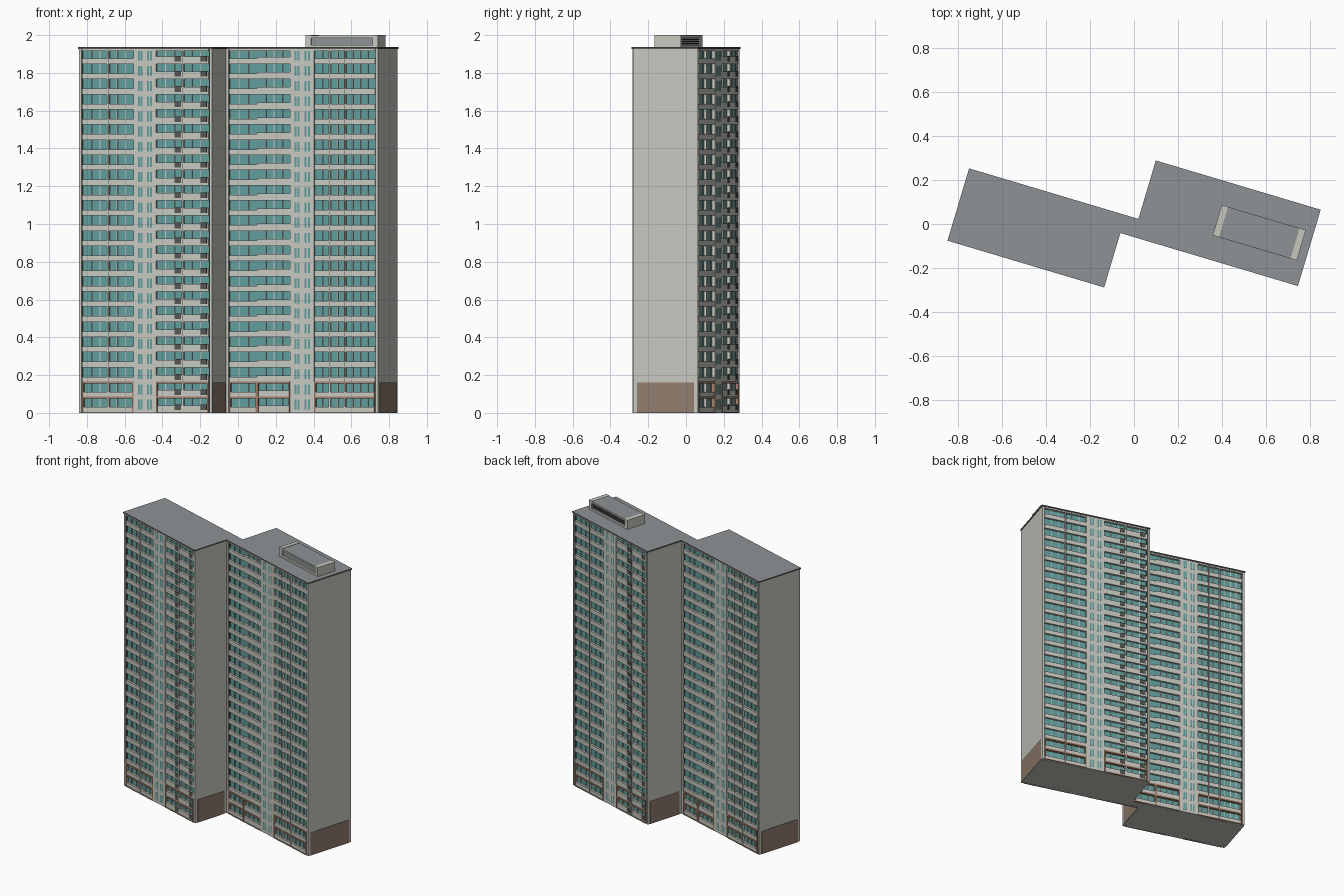
import bpy, bmesh
from mathutils import Matrix, Vector

cube = bpy.data.objects.get("Cube")
if cube:
    bpy.data.objects.remove(cube, do_unlink=True)

PLACE = Matrix.Translation((0.003, -0.002, 0)) @ Matrix.Rotation(-0.29, 4, 'Z')
FLOORS, TOP, RECESS = 24, 1.927, 0.02
STEP = TOP / FLOORS
BASE = 2 * STEP


def material(name, rgb):
    m = bpy.data.materials.new(name)
    m.use_nodes = True
    m.diffuse_color = (*rgb, 1)
    m.node_tree.nodes["Principled BSDF"].inputs["Base Color"].default_value = (*rgb, 1)
    return m


WALL = material("pale concrete", (0.57, 0.575, 0.52))
GLASS = material("teal glass", (0.12, 0.335, 0.335))
BROWN = material("brown plinth", (0.28, 0.20, 0.155))
RUST = material("rust frame", (0.37, 0.22, 0.15))
ROOF = material("grey roof", (0.27, 0.29, 0.30))
DARK = material("dark opening", (0.09, 0.09, 0.08))

parts = {}


def part(name, mat):
    if name not in parts:
        parts[name] = (bmesh.new(), [mat])
    return parts[name][0]


def box(name, mat, x, y, z):
    """Add a box spanning three (low, high) ranges to a named part."""
    bm = part(name, mat)
    size = Vector([abs(r[1] - r[0]) for r in (x, y, z)])
    mid = Vector([(r[0] + r[1]) / 2 for r in (x, y, z)])
    bmesh.ops.create_cube(bm, size=1, matrix=Matrix.Translation(mid) @ Matrix.Diagonal((*size, 1)))


# Stepped plan of two offset slabs: a grows the end walls, b grows the facades
def footprint(a, b):
    return [(-.79 - a, -.31 - b), (-.055 + a, -.31 - b), (-.055 + a, -.052 - b),
            (.787 + a, -.052 - b), (.787 + a, .302 + b), (.013 - a, .302 + b),
            (.013 - a, .025 + b), (-.79 - a, .025 + b)]


def prism(name, mat, outline, z0, z1):
    bm = part(name, mat)
    face = bm.faces.new([bm.verts.new((x, y, z0)) for x, y in outline])
    up = bmesh.ops.extrude_face_region(bm, geom=[face])["geom"]
    bmesh.ops.translate(bm, vec=(0, 0, z1 - z0), verts=[v for v in up if isinstance(v, bmesh.types.BMVert)])
    bmesh.ops.recalc_face_normals(bm, faces=bm.faces)


prism("tower_body", WALL, footprint(0, -RECESS), 0, TOP)
prism("roof_cornice", DARK, footprint(0.004, 0.004), TOP, TOP + 0.009)
parts["roof_cornice"][1].append(ROOF)
for f in parts["roof_cornice"][0].faces:
    f.material_index = 1 if f.normal.z > 0.5 else 0

# Brown plinth plates on the blind end walls
for u, side, v0, v1 in [(-.79, -1, -.31, .025), (-.055, 1, -.31, -.052),
                        (.787, 1, -.052, .302), (.013, -1, .025, .302)]:
    box("end_wall_plinth", BROWN, (u, u + side * 0.003), (v0 + RECESS, v1 - RECESS), (0, BASE))


def facade(u0, v0, sg, length, bays, stair):
    """bays: (start, end, partitions, spandrel height, has openings), as fractions of length."""
    def fbox(name, mat, s0, s1, d0, d1, z0, z1):
        base = v0 + sg * RECESS
        box(name, mat, (u0 + sg * s0, u0 + sg * s1), (base - sg * d0, base - sg * d1), (z0, z1))

    # End piers, with a dark joint beside each
    for a, b, j in [(0, 0.014, 0.014), (length - 0.014, length, length - 0.018)]:
        fbox("corner_pier", WALL, a, b, 0, RECESS, 0, TOP)
        fbox("pier_joint", DARK, j, j + 0.004, 0, 0.012, BASE, TOP)

    # Stair and kitchen strip with paired slit windows
    a, b = stair[0] * length, stair[1] * length
    fbox("stair_strip", WALL, a, b, 0, RECESS, 0, TOP)
    for k in range(FLOORS):
        z = k * STEP
        for t in (0.2, 0.32, 0.6, 0.74):
            s = a + t * (b - a)
            fbox("slit_window", GLASS, s, s + 0.011, RECESS, RECESS + 0.001, z + 0.018, z + 0.07)

    for start, end, walls, sill, openings in bays:
        a, b = start * length, end * length
        fbox("glazing", GLASS, a, b, 0, 0.004, 0, TOP)
        edges = [a] + [w * length for w in walls] + [b]
        for w in edges[1:-1]:
            fbox("partition", WALL, w - 0.005, w + 0.005, 0, RECESS, 0, TOP)
            fbox("partition_joint", DARK, w - 0.0015, w + 0.0015, RECESS, RECESS + 0.001, BASE, TOP)
        for e0, e1 in zip(edges, edges[1:]):
            n = max(2, round((e1 - e0) / 0.045))
            for i in range(1, n):
                m = e0 + (e1 - e0) * i / n
                fbox("mullion", WALL, m - 0.002, m + 0.002, 0, 0.01, 0, TOP)
            for k in range(FLOORS):
                z = k * STEP
                fbox("spandrel", WALL, e0, e1, 0, RECESS - 0.002, z, z + sill)
                if openings:
                    fbox("balcony_opening", DARK, e1 - 0.045, e1 - 0.01,
                         RECESS - 0.002, RECESS, z + 0.014, z + sill + 0.004)
        # Head band under the cornice and rust frames around the lowest floors
        fbox("head_band", WALL, a, b, 0, RECESS, TOP - 0.01, TOP)
        for z in (0, STEP, BASE):
            fbox("base_frame", RUST, a, b, 0, RECESS + 0.002, max(0, z - 0.005), z + 0.006)
        for s in (a, b - 0.007):
            fbox("base_frame", RUST, s, s + 0.007, 0, RECESS + 0.002, 0, BASE)


SHORT = [(.025, .41, (.22,), .030, False), (.58, .975, (.78,), .040, True)]
LONG = [(.022, .205, (), .030, False), (.205, .42, (), .038, False), (.58, .978, (.68, .78), .030, False)]
facade(-.79, -.31, 1, .735, SHORT, (.41, .58))
facade(-.055, -.052, 1, .842, LONG, (.42, .58))
facade(.787, .302, -1, .774, SHORT, (.41, .58))
facade(.013, .025, -1, .803, LONG, (.42, .58))

# Rooftop plant room: pale end blocks, rails, recessed grey panels and louvres
P0, P1, Q0, Q1, R = .354, .753, .054, .198, TOP + 0.009
box("plant_room_core", ROOF, (P0 + .02, P1 - .02), (Q0 + .012, Q1 - .012), (R, 1.992))
for a in (P0, P1 - .03):
    box("plant_room_end", WALL, (a, a + .03), (Q0, Q1), (R, 2.0))
box("plant_room_roof", ROOF, (P0 + .03, P1 - .03), (Q0, Q1), (1.994, 1.998))
for q in (Q0, Q1 - .012):
    for z in ((R, R + .012), (1.986, 1.994)):
        box("plant_room_rail", WALL, (P0 + .03, P1 - .03), (q, q + .012), z)
for i in range(3):
    z = 1.953 + i * .011
    box("plant_room_louvre", DARK, (P0 + .03, P1 - .03), (Q1 - .012, Q1 - .006), (z, z + .005))

for name, (bm, mats) in parts.items():
    bmesh.ops.transform(bm, matrix=PLACE, verts=bm.verts)
    mesh = bpy.data.meshes.new(name)
    bm.to_mesh(mesh)
    bm.free()
    for m in mats:
        mesh.materials.append(m)
    bpy.context.scene.collection.objects.link(bpy.data.objects.new(name, mesh))
